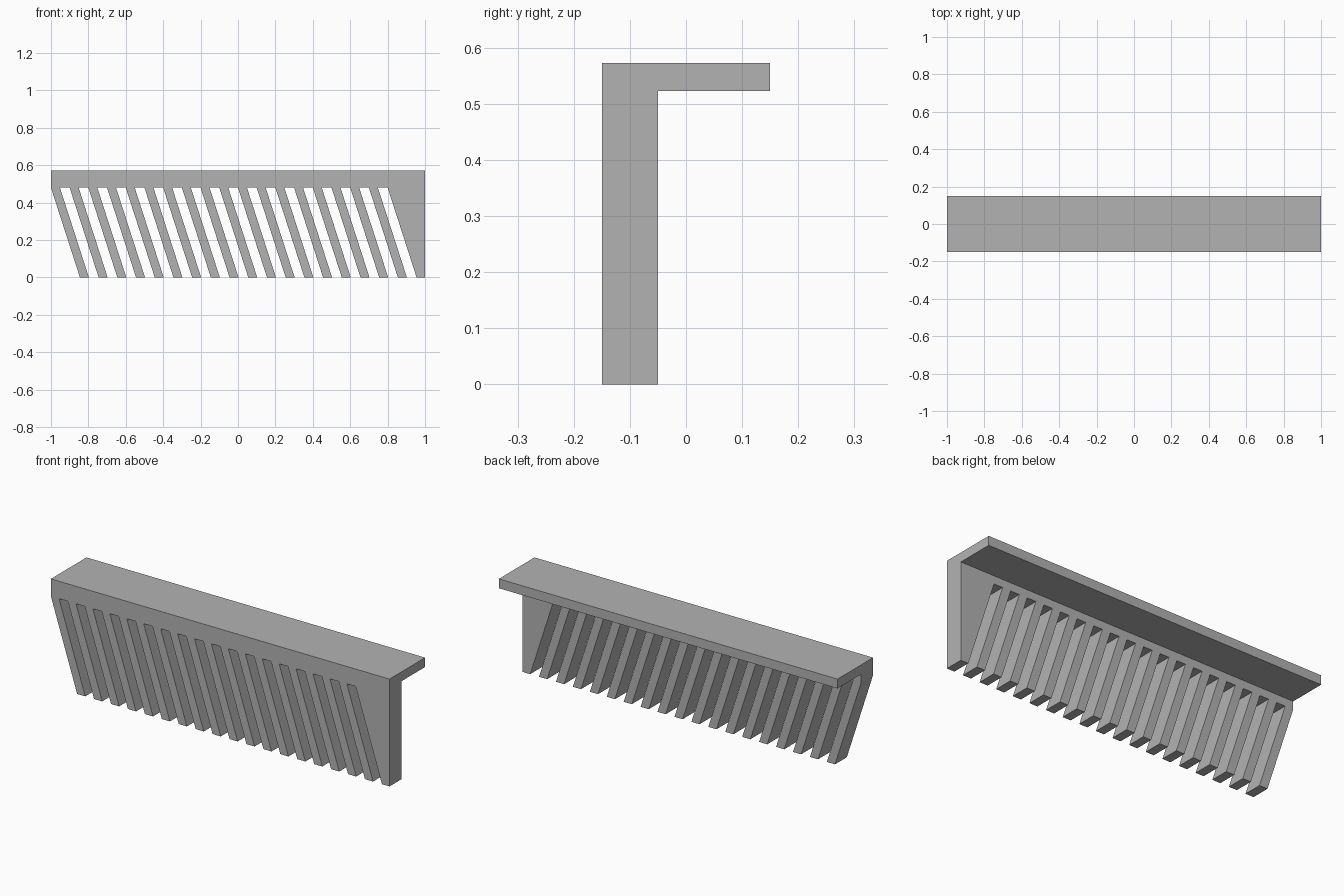
import bpy
import bmesh
from mathutils import Vector

cube = bpy.data.objects.get("Cube")
if cube:
    bpy.data.objects.remove(cube, do_unlink=True)

HEIGHT, SLOT_TOP = 0.573, 0.48
FRONT, WEB_BACK, BACK = -0.15, -0.05, 0.15
FLANGE_BOTTOM = 0.523
PITCH, SLOTS = 0.1, 18
LEAN = 0.155 / SLOT_TOP      # sideways shift per unit of drop

grey = bpy.data.materials.new("plain grey")
grey.use_nodes = True
grey.diffuse_color = (0.45, 0.45, 0.45, 1)
grey.node_tree.nodes["Principled BSDF"].inputs["Base Color"].default_value = (0.45, 0.45, 0.45, 1)


def add_prism(bm, points, offset):
    """Extrude a closed outline along an offset."""
    face = bm.faces.new([bm.verts.new(p) for p in points])
    new = bmesh.ops.extrude_face_region(bm, geom=[face])["geom"]
    verts = [v for v in new if isinstance(v, bmesh.types.BMVert)]
    bmesh.ops.translate(bm, vec=Vector(offset), verts=verts)


def make_object(name, bm):
    bmesh.ops.recalc_face_normals(bm, faces=bm.faces)
    mesh = bpy.data.meshes.new(name)
    bm.to_mesh(mesh)
    bm.free()
    mesh.materials.append(grey)
    obj = bpy.data.objects.new(name, mesh)
    bpy.context.collection.objects.link(obj)
    return obj


# L-shaped rail: upright web with a flange along the top
bm = bmesh.new()
section = [(FRONT, 0), (WEB_BACK, 0), (WEB_BACK, FLANGE_BOTTOM),
           (BACK, FLANGE_BOTTOM), (BACK, HEIGHT), (FRONT, HEIGHT)]
add_prism(bm, [(-1, y, z) for y, z in section], (2, 0, 0))
rail = make_object("slanted_comb_rail", bm)

# Slanted slots, plus the sloping cut at the right end
bm = bmesh.new()
low = -0.1
shift = LEAN * (SLOT_TOP - low)
spans = [(-0.952 + i * PITCH, -0.9 + i * PITCH) for i in range(SLOTS)]
for left, right in spans + [(-1.3, -1.0)]:
    outline = [(left, SLOT_TOP), (right, SLOT_TOP), (right + shift, low), (left + shift, low)]
    add_prism(bm, [(x, FRONT - 0.05, z) for x, z in outline], (0, 0.25, 0))
cutter = make_object("slot_cutter", bm)
cutter.hide_render = True

# Cut the slots and discard the cutter
cut = rail.modifiers.new("slots", "BOOLEAN")
cut.operation = "DIFFERENCE"
cut.solver = "EXACT"
cut.object = cutter
bpy.context.view_layer.objects.active = rail
bpy.ops.object.modifier_apply(modifier=cut.name)
bpy.data.objects.remove(cutter, do_unlink=True)
